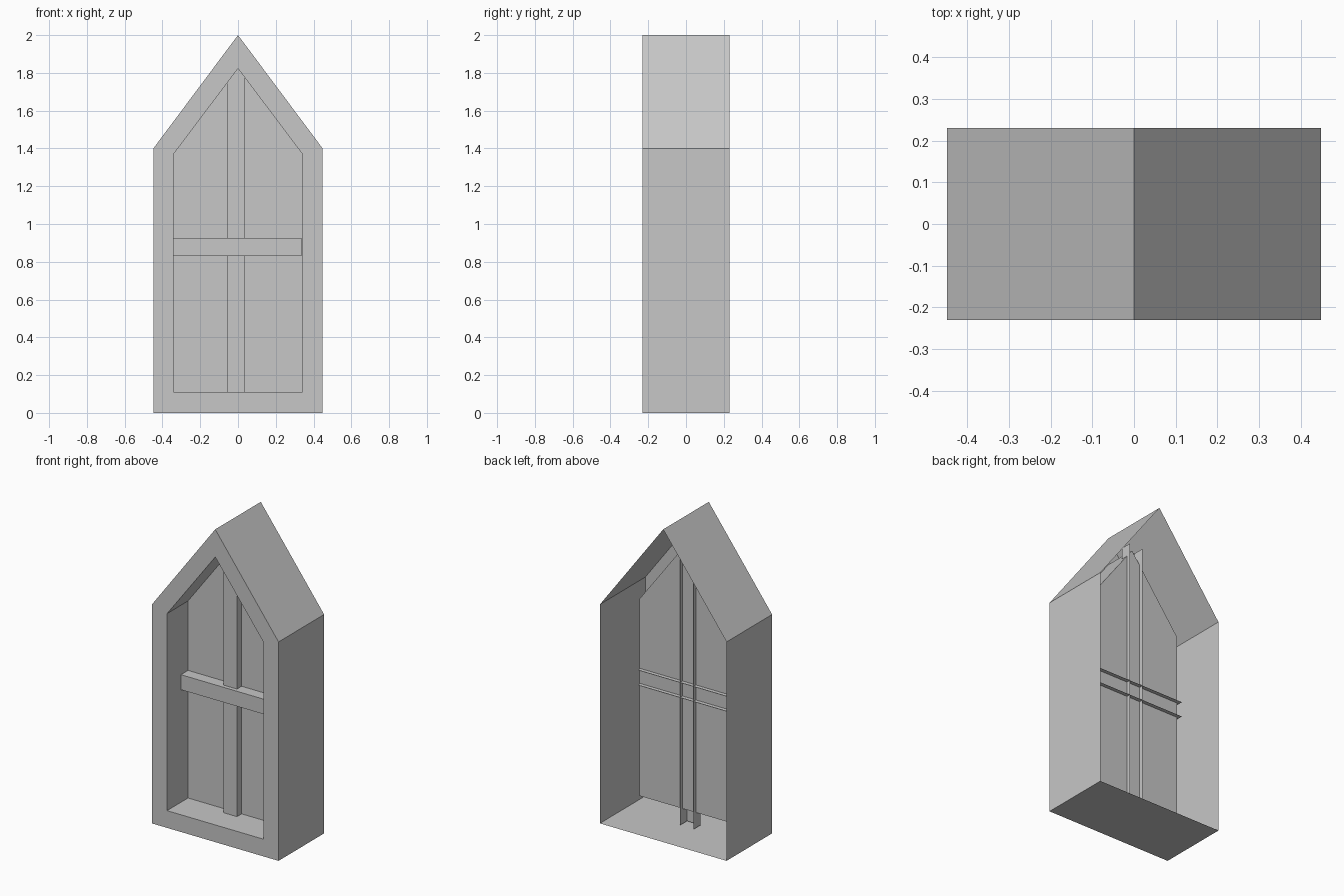
import bpy
import bmesh

cube = bpy.data.objects.get("Cube")
if cube:
    bpy.data.objects.remove(cube, do_unlink=True)

grey = bpy.data.materials.new("stone_grey")
grey.use_nodes = True
COLOR = (0.57, 0.57, 0.57, 1)
grey.diffuse_color = COLOR
grey.node_tree.nodes["Principled BSDF"].inputs["Base Color"].default_value = COLOR

BACK, FRONT, GLASS = 0.23, -0.23, -0.018


def finish(bm, name):
    mesh = bpy.data.meshes.new(name)
    bm.to_mesh(mesh)
    bm.free()
    mesh.materials.append(grey)
    obj = bpy.data.objects.new(name, mesh)
    bpy.context.collection.objects.link(obj)
    return obj


def gable_loop(bm, half, base, shoulder, apex, y):
    """Five-cornered outline, counter-clockwise from the front."""
    points = [(-half, base), (half, base), (half, shoulder), (0, apex), (-half, shoulder)]
    return [bm.verts.new((x, y, z)) for x, z in points]


def channel(name, x0, x1, y0, y1, z0, z1, along):
    """Hollow bar, open at the back and at both ends."""
    bm = bmesh.new()
    bmesh.ops.create_cube(bm, size=1)
    for v in bm.verts:
        v.co = (x1 if v.co.x > 0 else x0,
                y1 if v.co.y > 0 else y0,
                z1 if v.co.z > 0 else z0)
    bm.normal_update()
    open_faces = [f for f in bm.faces
                  if f.normal.y > 0.5 or abs(f.normal[along]) > 0.5]
    bmesh.ops.delete(bm, geom=open_faces, context='FACES')
    return finish(bm, name)


# Frame: outer walls, front border and reveal as one continuous sheet
OUTER = (0.448, 0, 1.40, 2.0)
INNER = (0.341, 0.11, 1.37, 1.823)
bm = bmesh.new()
loops = [gable_loop(bm, *OUTER, BACK), gable_loop(bm, *OUTER, FRONT),
         gable_loop(bm, *INNER, FRONT), gable_loop(bm, *INNER, GLASS)]
for a, b in zip(loops, loops[1:]):
    for i in range(5):
        j = (i + 1) % 5
        bm.faces.new((a[i], a[j], b[j], b[i]))
finish(bm, "window_frame")

# Pane closing the recess
bm = bmesh.new()
bm.faces.new(gable_loop(bm, *INNER, GLASS))
finish(bm, "window_pane")

# Crossing bars
channel("vertical_bar", -0.058, 0.038, -0.065, 0.008, 0.012, 1.845, along=2)
channel("horizontal_bar", -0.357, 0.335, -0.09, 0.008, 0.83, 0.926, along=0)
